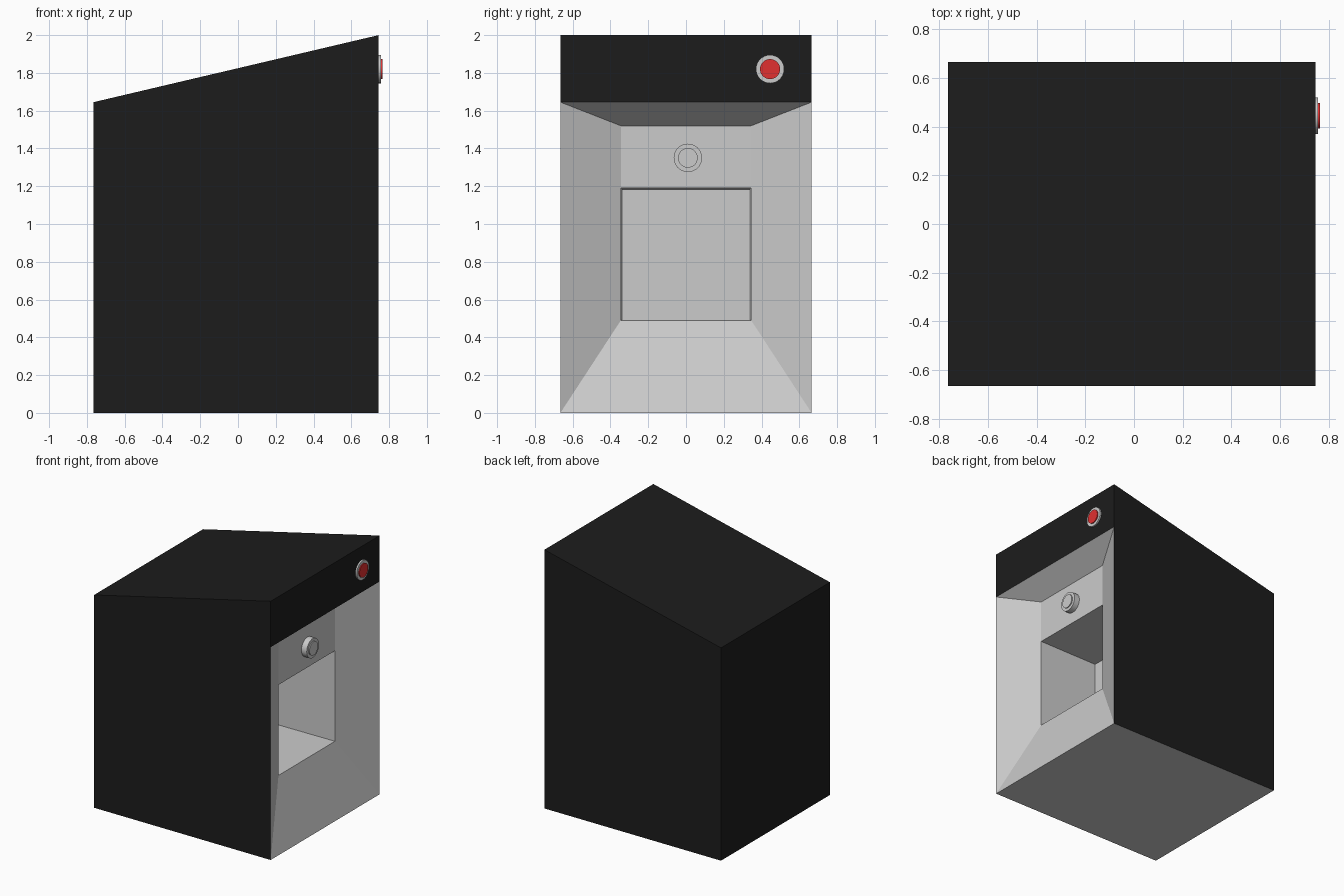
import bpy, bmesh, math

if "Cube" in bpy.data.objects:
    bpy.data.objects.remove(bpy.data.objects["Cube"])

W = 0.665                 # half width of the cabinet
BACK, FRONT = -0.765, 0.745
PANEL = 0.588             # x of the recessed panel


def material(name, rgb):
    m = bpy.data.materials.new(name)
    m.diffuse_color = (*rgb, 1)
    m.use_nodes = True
    m.node_tree.nodes["Principled BSDF"].inputs["Base Color"].default_value = m.diffuse_color
    return m


black = material("black", (0.012, 0.012, 0.012))
red = material("red", (0.75, 0.03, 0.03))


def make(name, faces, mat=None):
    """Mesh object from a list of polygons given as points."""
    bm = bmesh.new()
    for f in faces:
        face = bm.faces.new([bm.verts.new(p) for p in f])
        face.normal_update()
        if face.calc_area() < 1e-6:
            bm.faces.remove(face)
    bmesh.ops.delete(bm, geom=[v for v in bm.verts if not v.link_faces], context='VERTS')
    bmesh.ops.remove_doubles(bm, verts=bm.verts, dist=1e-5)
    me = bpy.data.meshes.new(name)
    bm.to_mesh(me)
    bm.free()
    ob = bpy.data.objects.new(name, me)
    bpy.context.collection.objects.link(ob)
    if mat:
        me.materials.append(mat)
    return ob


def ring(x, w, z0, z1):
    return [(x, -w, z0), (x, w, z0), (x, w, z1), (x, -w, z1)]


def loft(a, b):
    return [(a[i], a[(i + 1) % 4], b[(i + 1) % 4], b[i]) for i in range(4)]


# Cabinet shell: side profile swept across the width, open at base and recess
profile = [(BACK, 0), (FRONT, 0), (FRONT, 1.645), (FRONT, 2), (BACK, 1.645)]
near = [(x, -W, z) for x, z in profile]
far = [(x, W, z) for x, z in profile]
walls = [(near[i], far[i], far[(i + 1) % 5], near[(i + 1) % 5]) for i in range(5)]
make("cabinet_shell", walls[2:] + [near, far[::-1]], black)
make("base", walls[:1])

# Funnel, upper panel and delivery cavity
rings = [ring(FRONT, W, 0, 1.645),
         ring(PANEL, 0.345, 0.49, 1.52),
         ring(PANEL, 0.345, 0.49, 1.19),
         ring(0.086, 0.336, 0.492, 1.18)]
liner = [q for a, b in zip(rings, rings[1:]) for q in loft(a, b)]
make("recess_liner", liner + [rings[-1]])


def disc(name, x, y, z, r, h, mat=None):
    bpy.ops.mesh.primitive_cylinder_add(vertices=32, radius=r, depth=h,
                                        location=(x + h / 2, y, z),
                                        rotation=(0, math.pi / 2, 0))
    ob = bpy.context.object
    ob.name = name
    bpy.ops.object.shade_smooth_by_angle(angle=math.radians(30))
    if mat:
        ob.data.materials.append(mat)


# Red button on the header and grey knob on the panel
disc("button_collar", FRONT, 0.445, 1.82, 0.075, 0.012)
disc("button_cap", FRONT, 0.445, 1.82, 0.053, 0.02, red)
disc("knob_collar", PANEL, 0.01, 1.35, 0.075, 0.045)
disc("knob_cap", PANEL, 0.01, 1.35, 0.052, 0.053)
